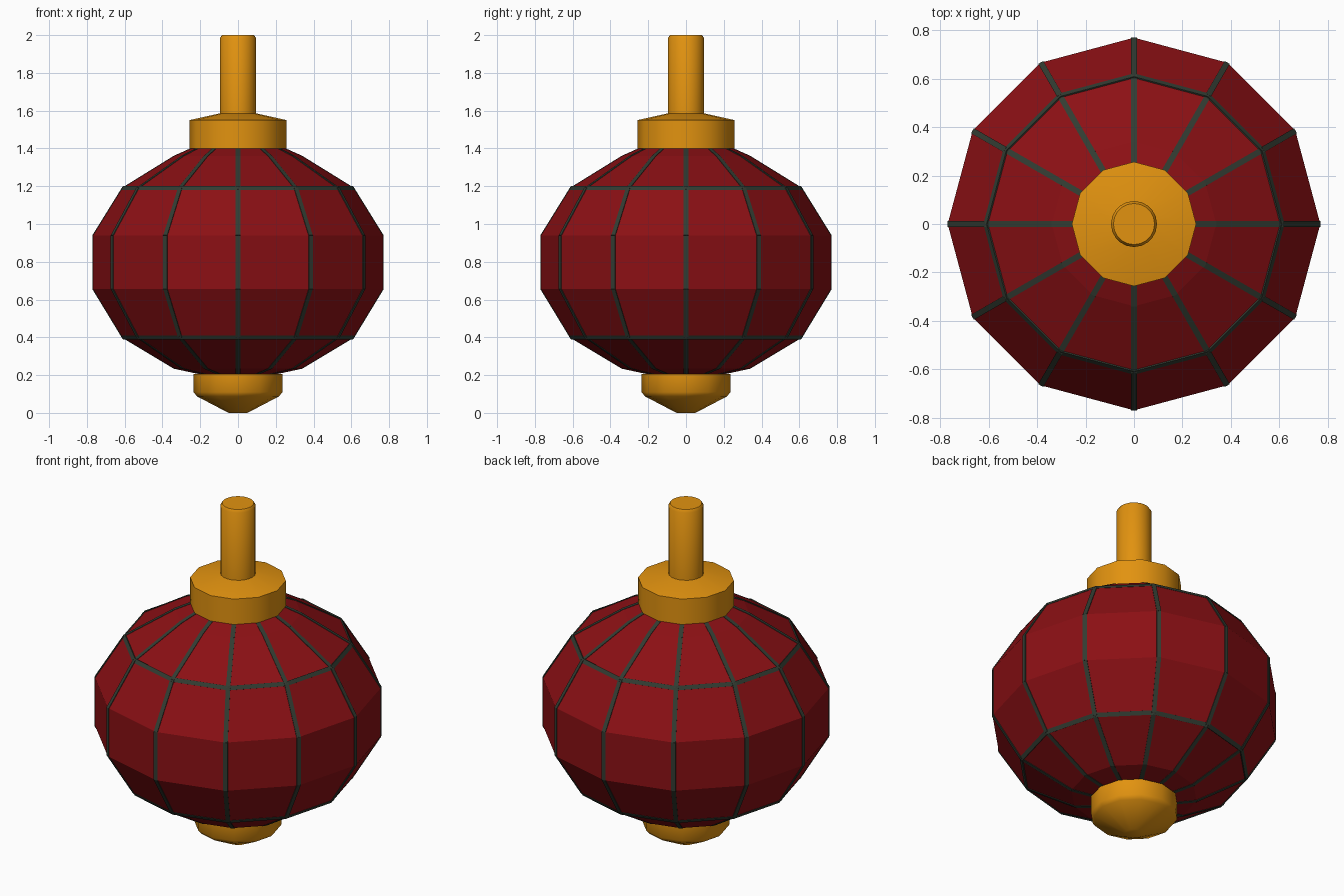
import bpy, bmesh, math
from mathutils import Vector

if "Cube" in bpy.data.objects:
    bpy.data.objects.remove(bpy.data.objects["Cube"])


def material(name, rgb):
    m = bpy.data.materials.new(name)
    m.diffuse_color = (*rgb, 1)
    m.use_nodes = True
    m.node_tree.nodes["Principled BSDF"].inputs["Base Color"].default_value = m.diffuse_color
    return m


RED = material("lantern red", (0.26, 0.005, 0.007))
GOLD = material("gold", (0.76, 0.29, 0.005))
DARK = material("dark green grey", (0.032, 0.045, 0.032))


def finish(bm, name, mat, smooth=None):
    bmesh.ops.recalc_face_normals(bm, faces=bm.faces)
    me = bpy.data.meshes.new(name)
    bm.to_mesh(me)
    bm.free()
    me.materials.append(mat)
    ob = bpy.data.objects.new(name, me)
    bpy.context.collection.objects.link(ob)
    if smooth:
        bpy.ops.object.select_all(action='DESELECT')
        ob.select_set(True)
        bpy.context.view_layer.objects.active = ob
        bpy.ops.object.shade_smooth_by_angle(angle=math.radians(smooth))
    return ob


def at(r, z, k, sides):
    a = 2 * math.pi * k / sides
    return Vector((r * math.cos(a), r * math.sin(a), z))


def lathe(name, profile, sides, mat, smooth=None):
    bm = bmesh.new()
    rings = [[bm.verts.new(at(r, z, k, sides)) for k in range(sides)] for r, z in profile]
    for a, b in zip(rings, rings[1:]):
        for k in range(sides):
            n = (k + 1) % sides
            bm.faces.new((a[k], a[n], b[n], b[k]))
    bm.faces.new(rings[0])
    bm.faces.new(rings[-1])
    return finish(bm, name, mat, smooth)


# Twelve-sided paper body, flat faces
N = 12
BODY = [(0.20, 0.205), (0.34, 0.235), (0.615, 0.40), (0.77, 0.655),
        (0.77, 0.94), (0.615, 1.19), (0.34, 1.36), (0.24, 1.405)]
lathe("lantern_body", BODY, N, RED)


# Thin strips lying along the body edges
def strip(bm, p, q, out, half=0.012, up=0.001, down=0.008):
    along = (q - p).normalized()
    out = (out - along * out.dot(along)).normalized()
    side = along.cross(out)
    ends = []
    for c in (p, q):
        ends.append([bm.verts.new(c + side * s * half + out * h)
                     for s, h in ((-1, -down), (1, -down), (1, up), (-1, up))])
    a, b = ends
    for i in range(4):
        j = (i + 1) % 4
        bm.faces.new((a[i], a[j], b[j], b[i]))
    bm.faces.new(a)
    bm.faces.new(b)


centre = Vector((0, 0, 0.8))
bm = bmesh.new()
for k in range(N):
    for (r0, z0), (r1, z1) in zip(BODY, BODY[1:]):
        p, q = at(r0, z0, k, N), at(r1, z1, k, N)
        strip(bm, p, q, (p + q) / 2 - centre)
finish(bm, "vertical_ribs", DARK)

bm = bmesh.new()
for r, z in (BODY[2], BODY[5]):
    for k in range(N):
        p, q = at(r, z, k, N), at(r, z, k + 1, N)
        strip(bm, p, q, (p + q) / 2 - centre)
finish(bm, "hoop_ribs", DARK)

# Gold fittings
lathe("top_cap", [(0.257, 1.40), (0.257, 1.55), (0.09, 1.587)], N, GOLD, 40)
lathe("hanging_rod", [(0.095, 1.57), (0.095, 1.985), (0.085, 2.0)], 20, GOLD, 50)
lathe("bottom_finial", [(0.05, 0.0), (0.218, 0.088), (0.235, 0.11), (0.235, 0.205)], N, GOLD, 40)
